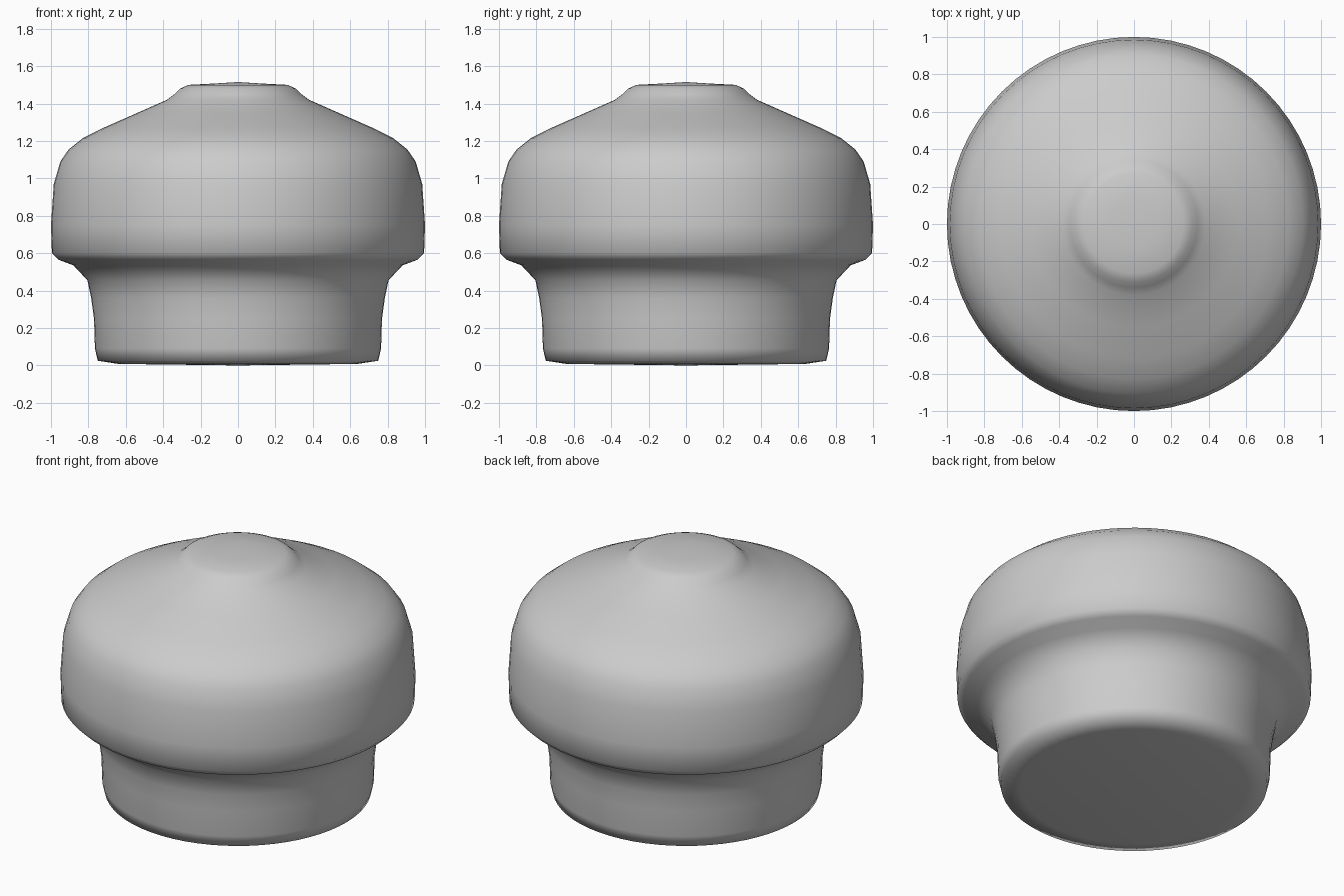
import bpy
import bmesh
from math import cos, sin, tau

old = bpy.data.objects.get("Cube")
if old:
    bpy.data.objects.remove(old, do_unlink=True)

SEGMENTS = 64

# Half outline (radius, height) from the base centre to the crown centre
PROFILE = [
    (0, 0), (0.64, 0.008), (0.75, 0.025), (0.765, 0.09), (0.77, 0.25),
    (0.785, 0.36), (0.805, 0.455), (0.88, 0.535), (0.96, 0.565),
    (0.995, 0.60), (1, 0.75), (0.985, 0.97), (0.95, 1.09), (0.905, 1.155),
    (0.83, 1.215), (0.72, 1.27), (0.55, 1.345), (0.38, 1.42), (0.34, 1.45),
    (0.31, 1.48), (0.265, 1.50), (0.13, 1.507), (0, 1.515),
]


def grey_material():
    mat = bpy.data.materials.new("light_grey")
    mat.use_nodes = True
    colour = (0.6, 0.6, 0.6, 1)
    mat.diffuse_color = colour
    mat.node_tree.nodes["Principled BSDF"].inputs["Base Color"].default_value = colour
    return mat


def lathe(name, profile, material):
    bm = bmesh.new()
    rings = []
    for r, z in profile:
        if r == 0:
            rings.append([bm.verts.new((0, 0, z))] * SEGMENTS)
        else:
            rings.append([bm.verts.new((r * cos(tau * i / SEGMENTS),
                                        r * sin(tau * i / SEGMENTS), z))
                          for i in range(SEGMENTS)])
    for low, high in zip(rings, rings[1:]):
        for i in range(SEGMENTS):
            j = (i + 1) % SEGMENTS
            corners = dict.fromkeys((low[i], low[j], high[j], high[i]))
            bm.faces.new(list(corners)).smooth = True
    bmesh.ops.recalc_face_normals(bm, faces=bm.faces)
    mesh = bpy.data.meshes.new(name)
    bm.to_mesh(mesh)
    bm.free()
    mesh.materials.append(material)
    obj = bpy.data.objects.new(name, mesh)
    bpy.context.collection.objects.link(obj)
    return obj


# Domed cap with a narrower stem, turned as one smooth body
lathe("domed_cap_body", PROFILE, grey_material())
